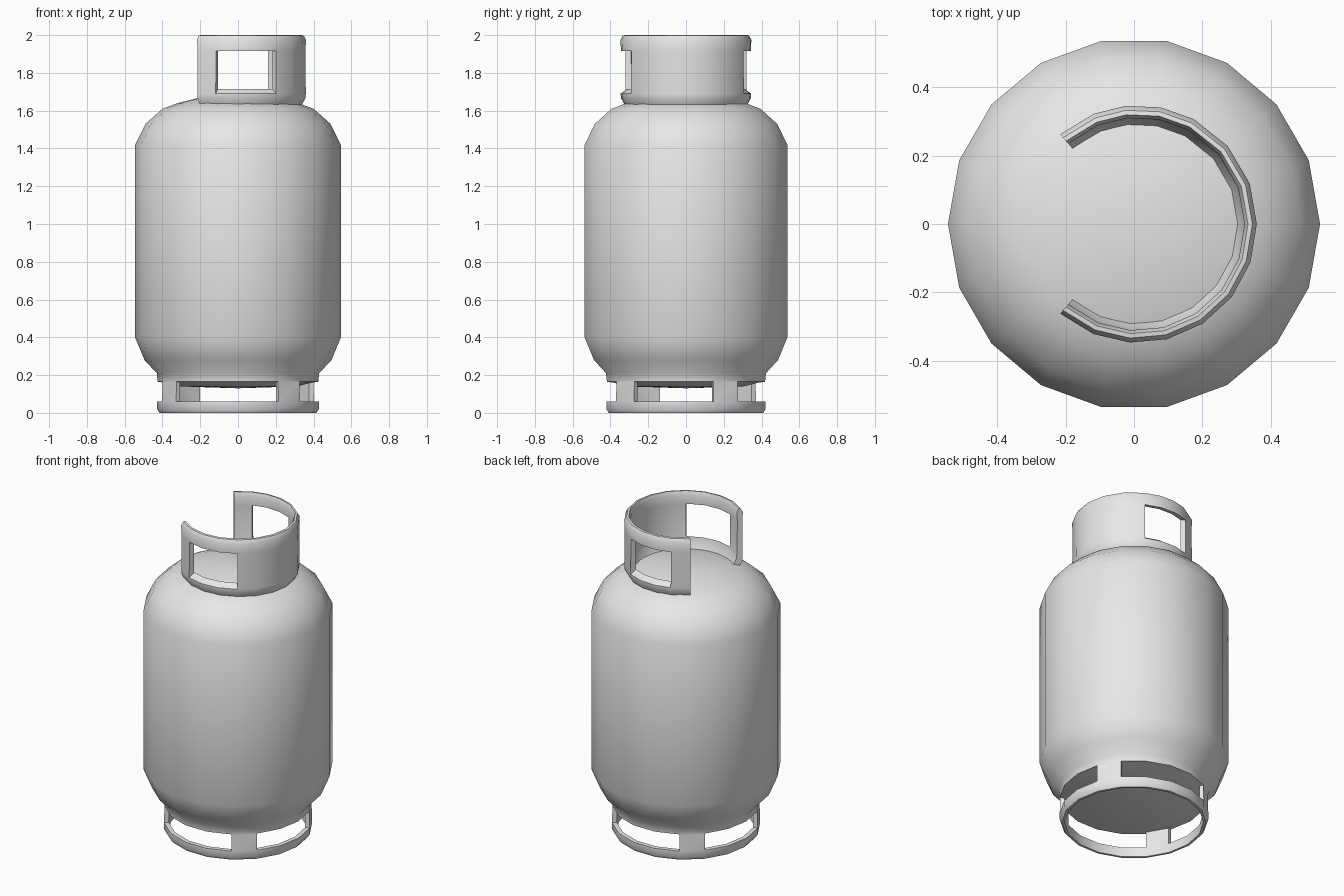
import bpy, bmesh
from math import sin, cos, radians

cube = bpy.data.objects.get("Cube")
if cube:
    bpy.data.objects.remove(cube, do_unlink=True)

grey = bpy.data.materials.new("light_grey_paint")
grey.use_nodes = True
grey.diffuse_color = (0.8, 0.8, 0.8, 1)
grey.node_tree.nodes["Principled BSDF"].inputs["Base Color"].default_value = (0.8, 0.8, 0.8, 1)


def finish(name, bm, sharp):
    bmesh.ops.recalc_face_normals(bm, faces=bm.faces)
    mesh = bpy.data.meshes.new(name)
    bm.to_mesh(mesh)
    bm.free()
    mesh.materials.append(grey)
    obj = bpy.data.objects.new(name, mesh)
    bpy.context.collection.objects.link(obj)
    bpy.ops.object.select_all(action="DESELECT")
    obj.select_set(True)
    bpy.context.view_layer.objects.active = obj
    bpy.ops.object.shade_smooth_by_angle(angle=radians(sharp))
    return obj


def rows_of_verts(bm, angles, profile, cx):
    return [[bm.verts.new((cx + r * cos(radians(a)), r * sin(radians(a)), z))
             for r, z in profile] for a in angles]


def lathe(name, profile, steps, sharp):
    """Revolve a profile whose two end points lie on the axis."""
    bm = bmesh.new()
    cols = rows_of_verts(bm, [i * 360 / steps for i in range(steps)], profile, 0)
    for i in range(steps):
        a, b = cols[i], cols[(i + 1) % steps]
        for j in range(len(profile) - 1):
            bm.faces.new((a[j], b[j], b[j + 1], a[j + 1]))
    bmesh.ops.remove_doubles(bm, verts=bm.verts, dist=0.0001)
    return finish(name, bm, sharp)


def shell(name, angles, outer, inner, is_hole, cx=0, closed=False, sharp=50):
    """Curved thick wall made of cells; open cells become windows with jambs."""
    bm = bmesh.new()
    out = rows_of_verts(bm, angles, outer, cx)
    inn = rows_of_verts(bm, angles, inner, cx)
    n = len(angles)
    ncols = n if closed else n - 1
    nrows = len(outer) - 1

    def solid(c, r):
        if closed:
            c %= ncols
        if not (0 <= c < ncols and 0 <= r < nrows):
            return False
        mid = (angles[c] + (angles[c + 1] if c + 1 < n else angles[0] + 360)) / 2
        return not is_hole(mid, r)

    for c in range(ncols):
        d = (c + 1) % n
        for r in range(nrows):
            if not solid(c, r):
                continue
            for side in (out, inn):
                bm.faces.new((side[c][r], side[d][r], side[d][r + 1], side[c][r + 1]))
            # close the wall thickness wherever the neighbouring cell is missing
            edges = (((c, r), (d, r), (c, r - 1)), ((c, r + 1), (d, r + 1), (c, r + 1)),
                     ((c, r), (c, r + 1), (c - 1, r)), ((d, r), (d, r + 1), (c + 1, r)))
            for (p, q), (s, t), neighbour in edges:
                if not solid(*neighbour):
                    bm.faces.new((out[p][q], out[s][t], inn[s][t], inn[p][q]))
    return finish(name, bm, sharp)


# Pressure vessel with domed top and shallow underside
lathe("tank_body",
      [(0, 0.13), (0.31, 0.14), (0.39, 0.16), (0.425, 0.165), (0.43, 0.21),
       (0.495, 0.28), (0.545, 0.4), (0.545, 1.42), (0.49, 1.53), (0.4, 1.61),
       (0.32, 1.64), (0.2, 1.67), (0, 1.69)], 18, 50)

# Foot ring: a lip carried by four posts
posts = (30, 130, 210, 310)
shell("foot_ring", [i * 20 for i in range(18)],
      [(0.415, 0), (0.428, 0.02), (0.428, 0.06), (0.425, 0.166)],
      [(0.4, 0), (0.4, 0.02), (0.4, 0.06), (0.4, 0.166)],
      lambda a, r: r == 2 and all(abs(a - p) > 1 for p in posts), closed=True)

# Valve guard collar: open on one side, with two hand windows
shell("guard_collar",
      [-131, -112, -94, -76, -57, -38, -19, 0, 20, 41, 62, 79, 96, 112, 131],
      [(0.325, 1.63), (0.345, 1.665), (0.347, 1.69), (0.345, 1.915), (0.348, 1.975),
       (0.335, 1.998)],
      [(0.29, 1.64), (0.308, 1.68), (0.313, 1.715), (0.315, 1.92), (0.312, 1.975),
       (0.322, 2.0)],
      lambda a, r: r == 2 and (-112 < a < -57 or 62 < a < 112), cx=0.012)
